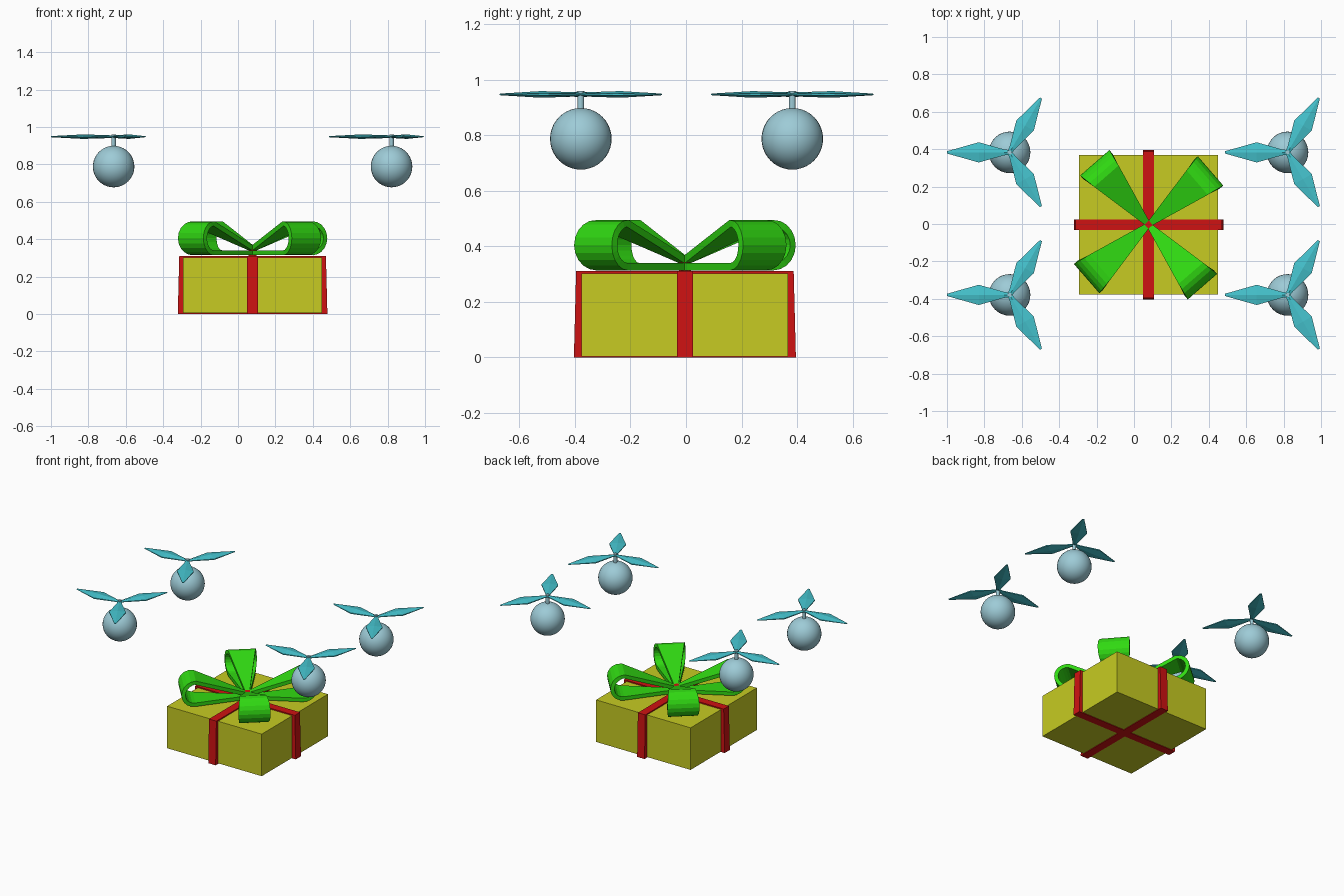
import bpy, bmesh, math
from mathutils import Matrix, Vector

if "Cube" in bpy.data.objects:
    bpy.data.objects.remove(bpy.data.objects["Cube"])

CX, CY = 0.078, -0.004  # centre of the gift and the rotor layout


def material(name, rgb):
    m = bpy.data.materials.new(name)
    m.diffuse_color = (*rgb, 1)
    m.use_nodes = True
    m.node_tree.nodes["Principled BSDF"].inputs["Base Color"].default_value = m.diffuse_color
    return m


YELLOW = material("box yellow", (0.57, 0.60, 0.016))
RED = material("ribbon red", (0.62, 0.006, 0.006))
GREEN = material("bow green", (0.03, 0.70, 0.006))
STEEL = material("pale blue grey", (0.34, 0.60, 0.68))
TEAL = material("blade teal", (0.06, 0.55, 0.62))


def finish(name, bm, mat, loc, smooth=False):
    bmesh.ops.recalc_face_normals(bm, faces=bm.faces)
    me = bpy.data.meshes.new(name)
    bm.to_mesh(me)
    bm.free()
    if smooth:
        for p in me.polygons:
            p.use_smooth = True
    me.materials.append(mat)
    ob = bpy.data.objects.new(name, me)
    ob.location = loc
    bpy.context.collection.objects.link(ob)
    return ob


def loft(bm, sections, angle):
    """Skin a row of equal-sized cross-sections, capped, turned about z."""
    turn = Matrix.Rotation(angle, 3, 'Z')
    rows = [[bm.verts.new(turn @ Vector(p)) for p in s] for s in sections]
    n = len(rows[0])
    for a, b in zip(rows, rows[1:]):
        for i in range(n):
            j = (i + 1) % n
            bm.faces.new((a[i], a[j], b[j], b[i]))
    bm.faces.new(rows[0])
    bm.faces.new(rows[-1])


def rect(hx, hy, z):
    return [(-hx, -hy, z), (hx, -hy, z), (hx, hy, z), (-hx, hy, z)]


# gift box
bm = bmesh.new()
loft(bm, [rect(0.372, 0.372, 0.004), rect(0.372, 0.372, 0.303)], 0)
finish("gift_box", bm, YELLOW, (CX, CY, 0))

# crossed ribbon bands, slightly wider at the foot
for name, a in (("ribbon_across", 0), ("ribbon_front_to_back", math.pi / 2)):
    bm = bmesh.new()
    loft(bm, [rect(0.400, 0.029, 0), rect(0.392, 0.029, 0.311)], a)
    finish(name, bm, RED, (CX, CY, 0))

# bow loops: teardrop path, band widening outward
path = [(0.0, 0.327), (0.17, 0.327)]
for i in range(11):
    t = math.radians(-90 + 18 * i)
    path.append((0.348 + 0.078 * math.cos(t), 0.405 + 0.078 * math.sin(t)))
path += [(0.17, 0.414), (0.0, 0.348)]
sections = []
for i, (r, z) in enumerate(path):
    a, b = path[max(i - 1, 0)], path[min(i + 1, len(path) - 1)]
    d = Vector((b[0] - a[0], b[1] - a[1])).normalized() * 0.013
    sec = []
    for side, s in ((1, 1), (1, -1), (-1, -1), (-1, 1)):
        rr = r + side * d.y
        w = 0.012 + 0.215 * max(r, 0)
        sec.append((rr, s * w, z - side * d.x))
    sections.append(sec)
for k in range(4):
    bm = bmesh.new()
    loft(bm, sections, math.radians(41 + 90 * k))
    finish(f"bow_loop_{k + 1}", bm, GREEN, (CX, CY, 0))

# bow knot
bm = bmesh.new()
bmesh.ops.create_cone(bm, cap_ends=True, segments=16, radius1=0.022,
                      radius2=0.022, depth=0.06)
finish("bow_knot", bm, RED, (CX, CY, 0.338))

# blade cross-sections: radius, half width, half thickness
blade = []
for r, w, h in ((0.0, 0.012, 0.006), (0.03, 0.016, 0.008), (0.165, 0.054, 0.012),
                (0.335, 0.006, 0.003)):
    blade.append([(r, -w, -h * .3), (r, 0, -h), (r, w, -h * .3),
                  (r, w, h * .3), (r, 0, h), (r, -w, h * .3)])

# four flying motors
for sx, nx in ((-1, "left"), (1, "right")):
    for sy, ny in ((-1, "front"), (1, "back")):
        x, y = CX + sx * 0.743, 0.002 + sy * 0.381
        tag = f"{ny}_{nx}"
        bm = bmesh.new()
        bmesh.ops.create_uvsphere(bm, u_segments=32, v_segments=20, radius=0.111)
        finish("motor_ball_" + tag, bm, STEEL, (x, y, 0.788), True)
        bm = bmesh.new()
        bmesh.ops.create_cone(bm, cap_ends=True, segments=12, radius1=0.012,
                              radius2=0.012, depth=0.075)
        finish("motor_shaft_" + tag, bm, STEEL, (x, y, 0.9225))
        bm = bmesh.new()
        for k in range(3):
            loft(bm, blade, math.radians(60 + 120 * k))
        finish("rotor_" + tag, bm, TEAL, (x, y, 0.948))
